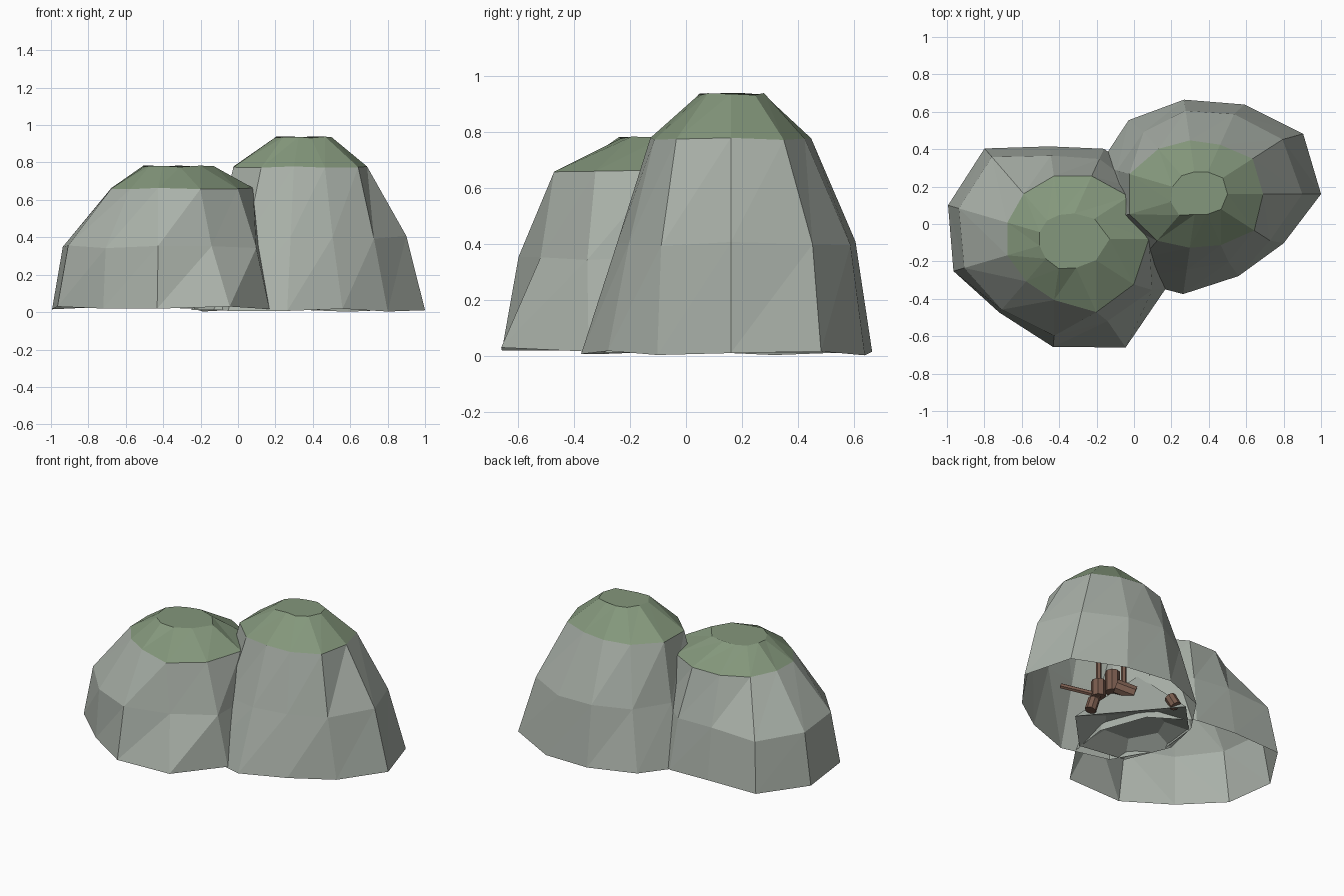
import bpy, bmesh, math
from mathutils import Vector

if "Cube" in bpy.data.objects:
    bpy.data.objects.remove(bpy.data.objects["Cube"])

def material(name, rgb):
    m = bpy.data.materials.new(name)
    m.diffuse_color = (*rgb, 1)
    m.use_nodes = True
    m.node_tree.nodes["Principled BSDF"].inputs["Base Color"].default_value = m.diffuse_color
    return m

STONE = material("stone_grey", (0.40, 0.44, 0.395))
MOSS = material("moss_green", (0.23, 0.31, 0.20))
WOOD = material("wood_brown", (0.19, 0.105, 0.075))

def link(name, bm, mats):
    bmesh.ops.recalc_face_normals(bm, faces=bm.faces)
    me = bpy.data.meshes.new(name)
    bm.to_mesh(me)
    bm.free()
    for m in mats:
        me.materials.append(m)
    ob = bpy.data.objects.new(name, me)
    bpy.context.collection.objects.link(ob)
    return ob

# Hollow, open-bottomed boulder: stacked uneven rings, mossy above the third ring.
# turn holds small angle changes in degrees, by ring and corner.
def boulder(name, center, rings, turn):
    bm = bmesh.new()
    loops = []
    for i, (z, radii) in enumerate(rings):
        loop = []
        for k, r in enumerate(radii):
            a = 2 * math.pi * k / len(radii) + math.radians(turn.get((i, k), 0))
            wobble = (0.008 if i < 2 else 0.004) * math.sin(2.3 * k + i)
            loop.append(bm.verts.new((center[0] + r * math.cos(a),
                                      center[1] + r * math.sin(a), z + wobble)))
        loops.append(loop)
    n = len(loops[0])
    for i in range(len(loops) - 1):
        lo, hi = loops[i], loops[i + 1]
        for k in range(n):
            j = (k + 1) % n
            # split each panel in two for faceted stone
            for tri in ((lo[k], lo[j], hi[j]), (lo[k], hi[j], hi[k])):
                bm.faces.new(tri).material_index = 1 if i >= 2 else 0
    bm.faces.new(loops[-1]).material_index = 1
    return link(name, bm, [STONE, MOSS])

boulder("tall_boulder", (0.34, 0.16), [
    (0.010, (.66, .65, .54, .51, .54, .55, .60, .60, .54, .49, .53)),
    (0.400, (.56, .54, .47, .45, .44, .45, .47, .45, .41, .40, .46)),
    (0.775, (.35, .35, .29, .29, .32, .38, .38, .33, .29, .30, .36)),
    (0.935, (.16, .16, .13, .12, .13, .14, .15, .15, .11, .12, .15))],
    {(0, 1): -3, (0, 2): -3, (0, 4): 2, (0, 9): 2, (0, 10): 3})

boulder("low_boulder", (-0.38, -0.08), [
    (0.022, (.58, .55, .53, .50, .64, .64, .61, .52, .58, .67, .61)),
    (0.350, (.50, .49, .47, .45, .58, .58, .55, .50, .52, .50, .55)),
    (0.660, (.46, .42, .37, .34, .32, .31, .31, .30, .33, .43, .45)),
    (0.780, (.25, .20, .15, .13, .13, .13, .13, .14, .16, .17, .21))],
    {(0, 8): 3, (0, 9): 5.5, (0, 10): 6.7, (1, 8): 3, (1, 9): 4, (1, 10): 3})

# Low pointed stone hidden between the boulders, with a hollowed underside
bm = bmesh.new()
outline = ((.44, -.03), (.0, .49), (-.2, .28), (-.25, .05), (-.13, -.24), (.19, -.29))
base = [bm.verts.new((x, y, 0.012)) for x, y in outline]
apex = bm.verts.new((.05, .10, .38))
roof = [bm.verts.new((.04 + .19 * math.cos(a), .04 + .19 * math.sin(a), .08))
        for a in (math.atan2(y - .04, x - .04) for x, y in outline)]
for k in range(6):
    j = (k + 1) % 6
    bm.faces.new((base[k], base[j], apex))
    bm.faces.new((base[j], base[k], roof[k], roof[j]))
bm.faces.new(roof)
link("inner_stone", bm, [STONE])

# Rod between two points
def rod(name, a, b, radius, sides=8):
    a, b = Vector(a), Vector(b)
    d = b - a
    bm = bmesh.new()
    bmesh.ops.create_cone(bm, cap_ends=True, segments=sides, radius1=radius,
                          radius2=radius, depth=d.length)
    ob = link(name, bm, [WOOD])
    ob.rotation_mode = 'QUATERNION'
    ob.rotation_quaternion = d.to_track_quat('Z', 'Y')
    ob.location = (a + b) / 2

# Logs sheltered inside the hollow
for i, (a, b) in enumerate([
        ((.22, .06, .22), (.22, .06, .36)),
        ((.28, .00, .19), (.28, .00, .30)),
        ((.22, .09, .25), (.12, .15, .21)),
        ((.395, .06, .03), (.375, .07, .11)),
        ((.05, .40, .10), (.03, .43, .03))]):
    rod(f"log_{i + 1}", a, b, 0.046 if i < 3 else 0.036)

# Thin sticks around the logs
for i, (a, b) in enumerate([
        ((.445, -.16, .28), (.27, .01, .20)),
        ((.28, .00, .28), (.28, .00, .55)),
        ((.174, .11, .24), (.174, .11, .55))]):
    rod(f"stick_{i + 1}", a, b, 0.017, 6)
